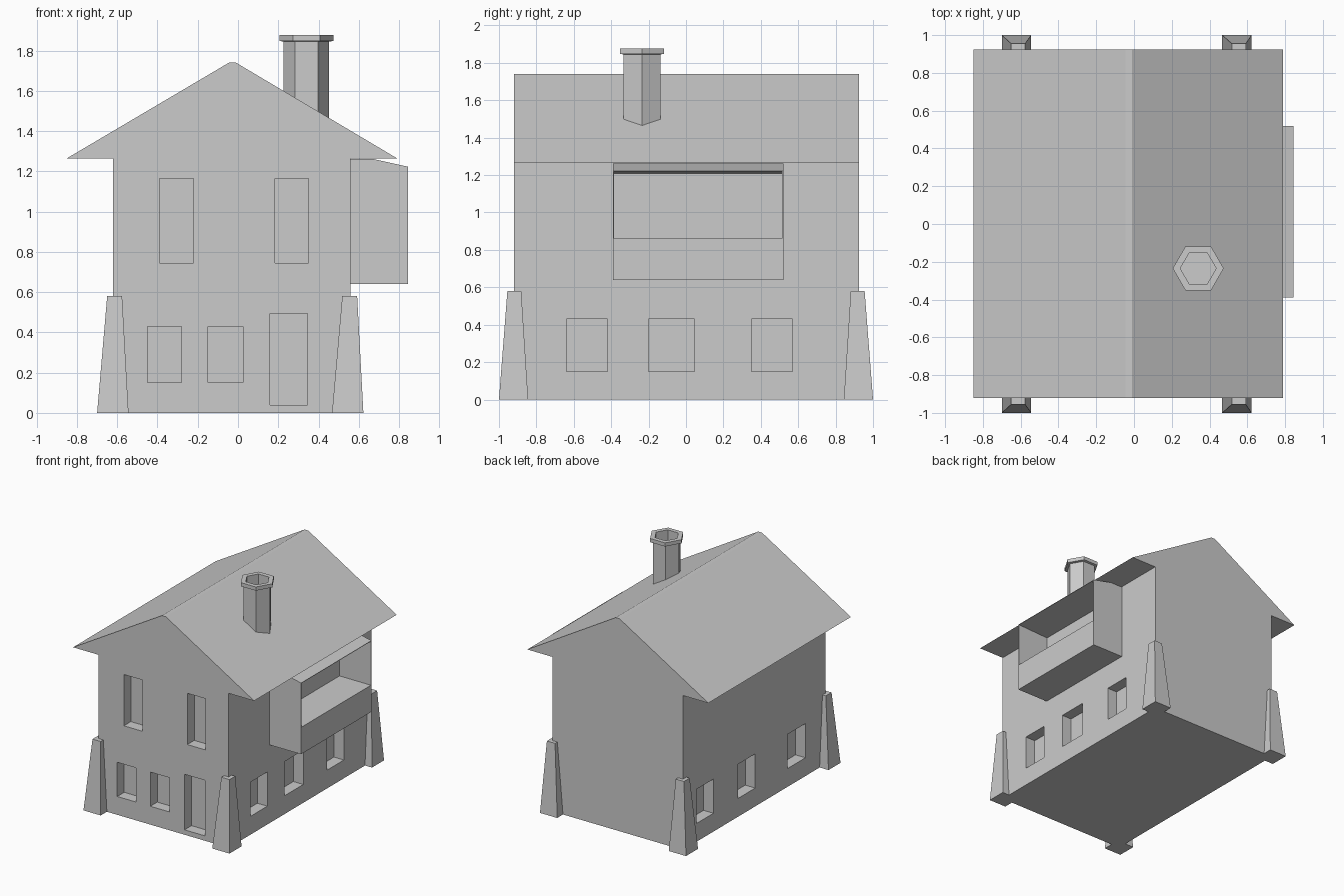
import bpy, bmesh, math

if "Cube" in bpy.data.objects:
    bpy.data.objects.remove(bpy.data.objects["Cube"])


def make(name, verts, faces):
    me = bpy.data.meshes.new(name)
    me.from_pydata(verts, [], faces)
    bm = bmesh.new()
    bm.from_mesh(me)
    bmesh.ops.recalc_face_normals(bm, faces=bm.faces)
    bm.to_mesh(me)
    bm.free()
    ob = bpy.data.objects.new(name, me)
    bpy.context.collection.objects.link(ob)
    return ob


def loft(name, rings):
    """Skin a stack of equal-length rings and cap both ends."""
    n = len(rings[0])
    verts = [p for r in rings for p in r]
    faces = [list(range(n)), list(range(len(verts) - n, len(verts)))]
    for k in range(len(rings) - 1):
        for i in range(n):
            j = (i + 1) % n
            faces.append([k * n + i, k * n + j, (k + 1) * n + j, (k + 1) * n + i])
    return make(name, verts, faces)


def extrude_xz(name, profile, y0, y1):
    return loft(name, [[(x, y, z) for x, z in profile] for y in (y0, y1)])


def box(name, x0, x1, y0, y1, z0, z1):
    return extrude_xz(name, [(x0, z0), (x1, z0), (x1, z1), (x0, z1)], y0, y1)


# Walls and gabled roof in one profile
WL, WR, FRONT, BACK, EAVE = -0.62, 0.56, -0.92, 0.925, 1.265
house = extrude_xz("house_walls_and_roof", [
    (WL, 0), (WR, 0), (WR, EAVE), (0.79, EAVE), (-0.01, 1.74),
    (-0.045, 1.74), (-0.85, EAVE), (WL, EAVE)], FRONT, BACK)

# Window and door recesses
D = 0.09
cutters = []
for x0, x1, z0, z1 in [(-0.45, -0.28, 0.15, 0.43), (-0.15, 0.025, 0.15, 0.43),
                       (0.16, 0.345, 0.04, 0.495),
                       (-0.39, -0.22, 0.745, 1.165), (0.185, 0.35, 0.745, 1.165)]:
    cutters.append(box("front_cutter", x0, x1, FRONT - 0.1, FRONT + D, z0, z1))
for y0, y1 in [(-0.64, -0.42), (-0.20, 0.045), (0.35, 0.57)]:
    cutters.append(box("right_cutter", WR - D, WR + 0.1, y0, y1, 0.15, 0.43))
for y0, y1 in [(-0.66, -0.43), (-0.01, 0.21), (0.53, 0.75)]:
    cutters.append(box("left_cutter", WL - 0.1, WL + D, y0, y1, 0.15, 0.43))
for c in cutters:
    c.hide_render = True
    mod = house.modifiers.new("recess", "BOOLEAN")
    mod.operation = "DIFFERENCE"
    mod.solver = "EXACT"
    mod.object = c
    bpy.context.view_layer.objects.active = house
    bpy.ops.object.modifier_apply(modifier=mod.name)
    bpy.data.objects.remove(c)


# Tapered corner buttresses
def square(cx, cy, h, z):
    return [(cx + sx * h, cy + sy * h, z) for sx, sy in ((-1, -1), (1, -1), (1, 1), (-1, 1))]


for side, xb, xt in (("left", -0.622, -0.613), ("right", 0.545, 0.555)):
    for end, s in (("front", -1), ("back", 1)):
        loft(f"{end}_{side}_buttress",
             [square(xb, s * 0.922, 0.078, 0), square(xt, s * 0.918, 0.037, 0.58)])

# Projecting balcony: solid base, thin side panels, wedge roof
Y0, Y1, OUT = -0.39, 0.52, 0.845
box("balcony_base", WR - 0.01, OUT, Y0, Y1, 0.64, 0.86)
extrude_xz("balcony_roof", [(WR - 0.01, 1.205), (OUT, 1.219), (OUT, 1.223),
                            (0.67, 1.262), (WR - 0.01, 1.262)], Y0, Y1)
panel = [(WR - 0.01, 0.86), (OUT, 0.86), (OUT, 1.22), (WR - 0.01, 1.206)]
for name, y0, y1 in (("balcony_front_panel", Y0, Y0 + 0.006),
                     ("balcony_back_panel", Y1 - 0.006, Y1)):
    extrude_xz(name, panel, y0, y1)


# Hollow hexagonal chimney with a flared cap
def hexagon(r, z):
    return [(0.34 + r * math.cos(i * math.pi / 3),
             -0.235 + r * math.sin(i * math.pi / 3), z) for i in range(6)]


loft("chimney", [hexagon(r, z) for r, z in (
    (0.113, 1.40), (0.113, 1.845), (0.135, 1.848), (0.135, 1.878),
    (0.095, 1.878), (0.095, 1.60))])
